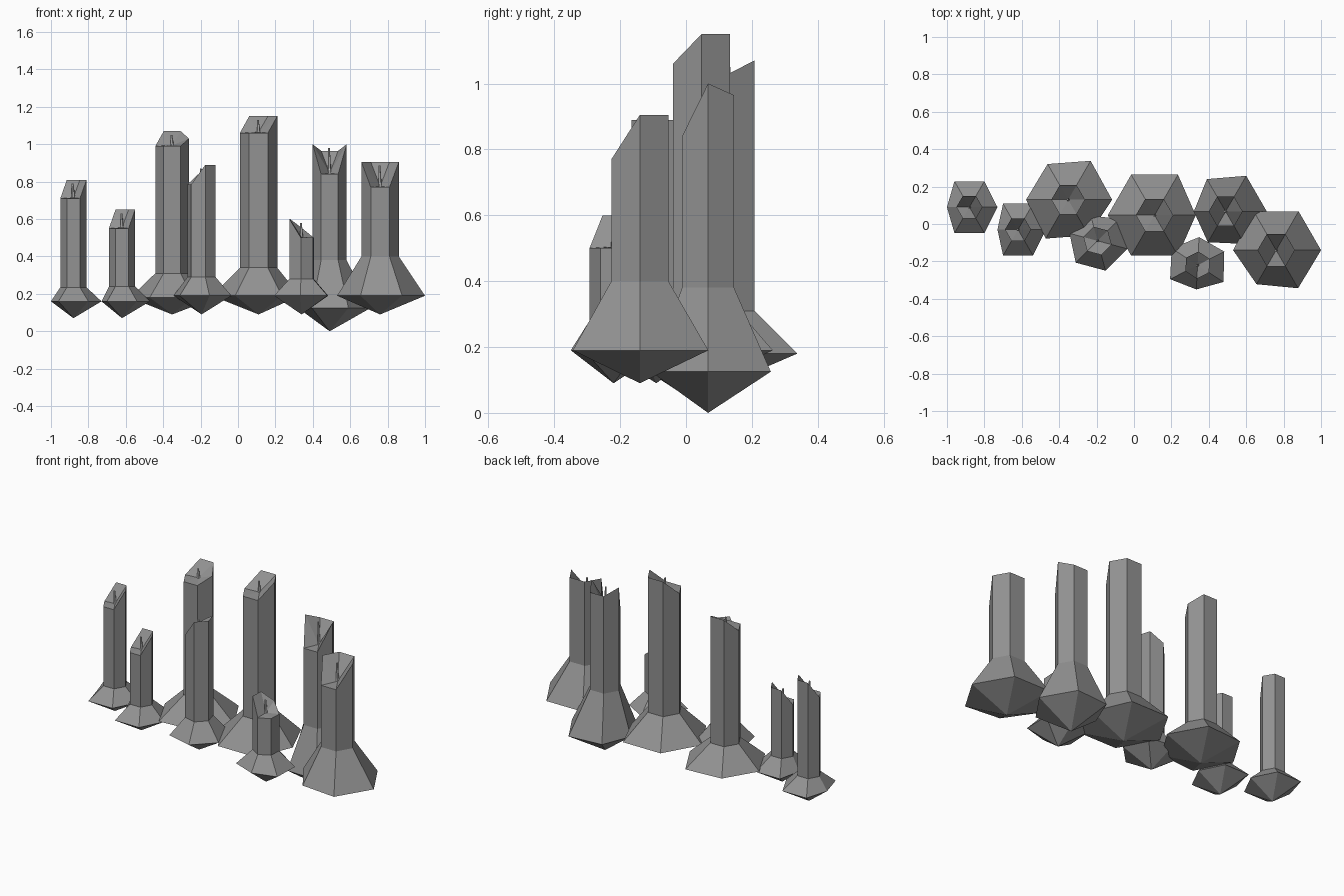
import bpy, bmesh, math
from mathutils import Vector

if "Cube" in bpy.data.objects:
    bpy.data.objects.remove(bpy.data.objects["Cube"])


def material(name, rgb):
    m = bpy.data.materials.new(name)
    m.diffuse_color = (*rgb, 1)
    m.use_nodes = True
    m.node_tree.nodes["Principled BSDF"].inputs["Base Color"].default_value = m.diffuse_color
    return m


STONE = material("warm_grey", (0.29, 0.29, 0.29))
WICK = material("pale_wick", (0.6, 0.6, 0.6))
LEVEL = {"L": 0.0, "M": 0.5, "N": 0.78, "H": 1.0}


def finish(bm, name, mat):
    bmesh.ops.recalc_face_normals(bm, faces=bm.faces)
    me = bpy.data.meshes.new(name)
    bm.to_mesh(me)
    bm.free()
    me.materials.append(mat)
    ob = bpy.data.objects.new(name, me)
    bpy.context.collection.objects.link(ob)


def hex_ring(bm, c, rot, radii, heights):
    out = []
    for i in range(6):
        a = math.radians(rot + 60 * i)
        out.append(bm.verts.new((c[0] + radii[i] * math.cos(a),
                                 c[1] + radii[i] * math.sin(a), heights[i])))
    return out


def bridge(bm, a, b):
    for i in range(6):
        j = (i + 1) % 6
        bm.faces.new((a[i], a[j], b[j], b[i]))


def fan(bm, ring, co):
    v = bm.verts.new(co)
    for i in range(6):
        bm.faces.new((ring[i], ring[(i + 1) % 6], v))


def candle(n, c, rot, base, tip, rim, neck, r, low, high, pattern):
    # hexagonal body: pointed foot, flared skirt, straight shaft, broken rim
    bm = bmesh.new()
    foot = hex_ring(bm, c, rot, base, [rim] * 6)
    waist = hex_ring(bm, c, rot, [r] * 6, [neck] * 6)
    top = hex_ring(bm, c, rot, [r] * 6,
                   [low + (high - low) * LEVEL[k] for k in pattern])
    bridge(bm, foot, waist)
    bridge(bm, waist, top)
    fan(bm, foot, (*c, tip))
    fan(bm, top, (*c, low + 0.005))
    finish(bm, f"candle_{n}", STONE)
    # slim wick
    bm = bmesh.new()
    lo = hex_ring(bm, c, 0, [0.009] * 6, [low] * 6)
    hi = hex_ring(bm, (c[0] - 0.004, c[1]), 0, [0.005] * 6, [high - 0.02] * 6)
    bridge(bm, lo, hi)
    bm.faces.new(hi)
    finish(bm, f"wick_{n}", WICK)


candle(1, (-.88, .09), 0, (.15, .16, .16, .12, .16, .16), .07, .16, .235, .07, .71, .81, "HHHLLL")
candle(2, (-.62, -.03), 0, (.15, .16, .16, .11, .16, .16), .07, .16, .24, .07, .55, .65, "HHHLLL")
candle(3, (-.352, .13), 0, (.235, .24, .22, .225, .24, .22), .09, .18, .31, .09, .99, 1.07, "MHHLLL")
candle(4, (-.195, -.09), 45, (.165, .14, .155, .165, .165, .165), .09, .19, .29, .078, .785, .89, "HMLLHH")
candle(5, (.11, .047), 0, (.22, .25, .25, .25, .25, .25), .09, .19, .34, .1, 1.06, 1.15, "HHHLLL")
candle(6, (.49, .067), 0, (.22, .22, .2, .17, .19, .2), 0, .125, .38, .091, .84, 1.0, "HNNHLL")
candle(7, (.76, -.14), 0, (.24, .24, .24, .23, .21, .235), .09, .19, .4, .1, .77, .905, "HHHHLL")
candle(8, (.34, -.22), 27, (.16, .15, .165, .165, .13, .165), .09, .19, .28, .073, .5, .6, "LMHHLL")
